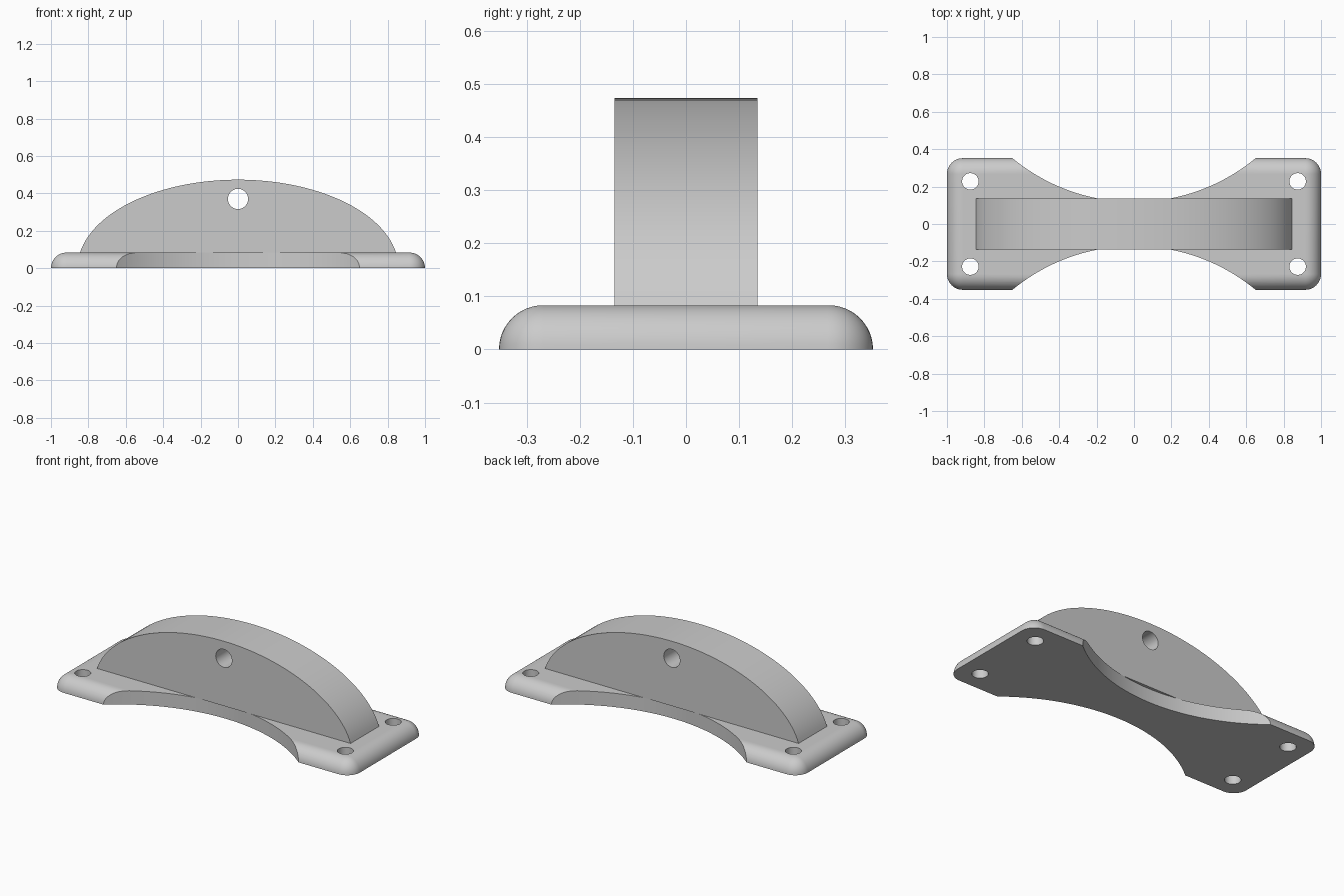
import bpy, bmesh, math

if "Cube" in bpy.data.objects:
    bpy.data.objects.remove(bpy.data.objects["Cube"])

grey = bpy.data.materials.new("light grey")
grey.diffuse_color = (0.6, 0.6, 0.6, 1)
grey.use_nodes = True
grey.node_tree.nodes["Principled BSDF"].inputs["Base Color"].default_value = grey.diffuse_color

BASE_H = 0.083
HALF_X, HALF_Y = 1.0, 0.352


def loft(name, rings):
    """Closed solid skinned through equal-length rings, capped at both ends."""
    bm = bmesh.new()
    loops = [[bm.verts.new(p) for p in ring] for ring in rings]
    n = len(loops[0])
    for a, b in zip(loops, loops[1:]):
        for i in range(n):
            j = (i + 1) % n
            bm.faces.new((a[i], a[j], b[j], b[i]))
    bm.faces.new(loops[0][::-1])
    bm.faces.new(loops[-1])
    bmesh.ops.recalc_face_normals(bm, faces=bm.faces)
    mesh = bpy.data.meshes.new(name)
    bm.to_mesh(mesh)
    bm.free()
    obj = bpy.data.objects.new(name, mesh)
    bpy.context.collection.objects.link(obj)
    mesh.materials.append(grey)
    return obj


def cylinder(name, x, y, z, radius, depth, sides=48, along_y=False):
    bpy.ops.mesh.primitive_cylinder_add(
        vertices=sides, radius=radius, depth=depth, location=(x, y, z),
        rotation=(math.pi / 2 if along_y else 0, 0, 0))
    obj = bpy.context.object
    obj.name = name
    obj.data.materials.append(grey)
    return obj


def cut(target, cutters):
    """Subtract the cutters, then remove them."""
    bpy.context.view_layer.objects.active = target
    for c in cutters:
        mod = target.modifiers.new("cut", 'BOOLEAN')
        mod.operation, mod.solver, mod.object = 'DIFFERENCE', 'EXACT', c
        bpy.ops.object.modifier_apply(modifier=mod.name)
        bpy.data.objects.remove(c, do_unlink=True)


def smooth(obj):
    bpy.ops.object.select_all(action='DESELECT')
    obj.select_set(True)
    bpy.context.view_layer.objects.active = obj
    bpy.ops.object.shade_smooth_by_angle(angle=math.radians(30))


def rounded_rect(inset, z, corner=0.085, steps=10):
    r = corner - inset
    pts = []
    for q, (sx, sy) in enumerate(((1, 1), (-1, 1), (-1, -1), (1, -1))):
        for i in range(steps + 1):
            a = (q + i / steps) * math.pi / 2
            pts.append((sx * (HALF_X - corner) + r * math.cos(a),
                        sy * (HALF_Y - corner) + r * math.sin(a), z))
    return pts


# Base plate with a fully rounded upper rim
rim = [i / 12 * math.pi / 2 for i in range(13)]
base = loft("base_plate", [rounded_rect(BASE_H * (1 - math.cos(a)),
                                        BASE_H * math.sin(a)) for a in rim])

# Curved waist on both sides and four mounting holes
cutters = [cylinder("waist_cutter", 0, s * 1.139, 0, 1.021, 1, 160) for s in (-1, 1)]
cutters += [cylinder("mount_hole_cutter", sx * 0.875, sy * 0.228, 0, 0.044, 1)
            for sx in (-1, 1) for sy in (-1, 1)]
cut(base, cutters)
smooth(base)

# Elliptical arch standing on the plate
A, B, HALF_W = 0.858, 0.473, 0.135
start = math.asin(BASE_H / B)
angles = [start + i / 64 * (math.pi - 2 * start) for i in range(65)]
arch = loft("arch", [[(A * math.cos(a), y, B * math.sin(a)) for a in angles]
                     for y in (-HALF_W, HALF_W)])

# Cross hole near the crown
cut(arch, [cylinder("pin_hole_cutter", 0, 0, 0.37, 0.054, 1, along_y=True)])
smooth(arch)
